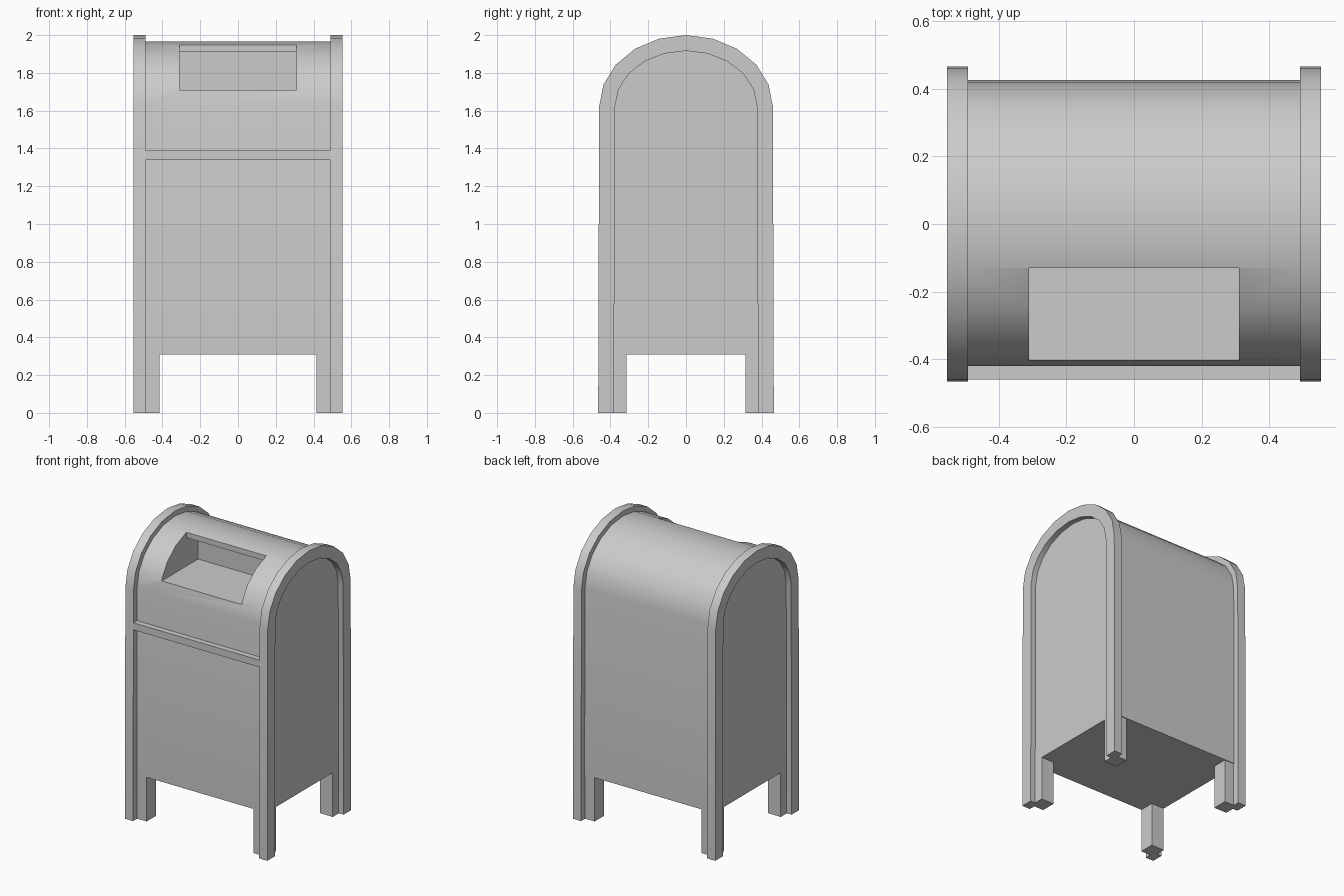
import bpy, bmesh, math

if "Cube" in bpy.data.objects:
    bpy.data.objects.remove(bpy.data.objects["Cube"])

SPRING = 1.62   # height where the arch begins
SEGS = 10       # sides of each arch


def arch(ry, rz):
    """Arch points (y, z) from -y over the top to +y."""
    return [(-ry * math.cos(math.pi * i / SEGS),
             SPRING + rz * math.sin(math.pi * i / SEGS)) for i in range(SEGS + 1)]


def prism(name, profile, x0, x1):
    """Extrude a closed (y, z) profile along x."""
    bm = bmesh.new()
    a = [bm.verts.new((x0, y, z)) for y, z in profile]
    b = [bm.verts.new((x1, y, z)) for y, z in profile]
    n = len(profile)
    bm.faces.new(a)
    bm.faces.new(b[::-1])
    for i in range(n):
        j = (i + 1) % n
        bm.faces.new((a[j], a[i], b[i], b[j]))
    bmesh.ops.recalc_face_normals(bm, faces=bm.faces)
    mesh = bpy.data.meshes.new(name)
    bm.to_mesh(mesh)
    bm.free()
    obj = bpy.data.objects.new(name, mesh)
    bpy.context.collection.objects.link(obj)
    return obj


def box(name, x0, x1, y0, y1, z0, z1):
    return prism(name, [(y0, z0), (y1, z0), (y1, z1), (y0, z1)], x0, x1)


def activate(obj):
    bpy.ops.object.select_all(action='DESELECT')
    obj.select_set(True)
    bpy.context.view_layer.objects.active = obj


def smooth(obj):
    activate(obj)
    bpy.ops.object.shade_smooth_by_angle(angle=math.radians(30))


# Arched body, closed underneath
body = prism("body", [(-0.42, 0.31)] + arch(0.42, 0.345) + [(0.425, 0.31)], -0.515, 0.515)

# Letter opening: flat floor, back wall, and an overhanging roof lip
cutter = prism("opening_cutter", [(-0.6, 1.71), (0, 1.71), (0, 1.91),
                                  (-0.13, 1.91), (-0.13, 2.1), (-0.6, 2.1)], -0.31, 0.31)
cutter.hide_render = True
cut = body.modifiers.new("opening", 'BOOLEAN')
cut.operation = 'DIFFERENCE'
cut.solver = 'EXACT'
cut.object = cutter
activate(body)
bpy.ops.object.modifier_apply(modifier=cut.name)
bpy.data.objects.remove(cutter)
smooth(body)

# Raised arched frame on each side, running down to the ground
outer = [(-0.465, 0)] + arch(0.46, 0.38) + [(0.465, 0)]
inner = [(-0.382, 0)] + arch(0.376, 0.297) + [(0.382, 0)]
for side, s in (("left", -1), ("right", 1)):
    smooth(prism(side + "_frame", outer + inner[::-1], s * 0.49, s * 0.553))
    # Inner leg posts
    for end, e in (("front", -1), ("back", 1)):
        box(f"{end}_{side}_leg", s * 0.415, s * 0.515, e * 0.315, e * 0.42, 0, 0.32)

# Crossbar on the front
box("front_crossbar", -0.495, 0.495, -0.46, -0.41, 1.34, 1.39)
